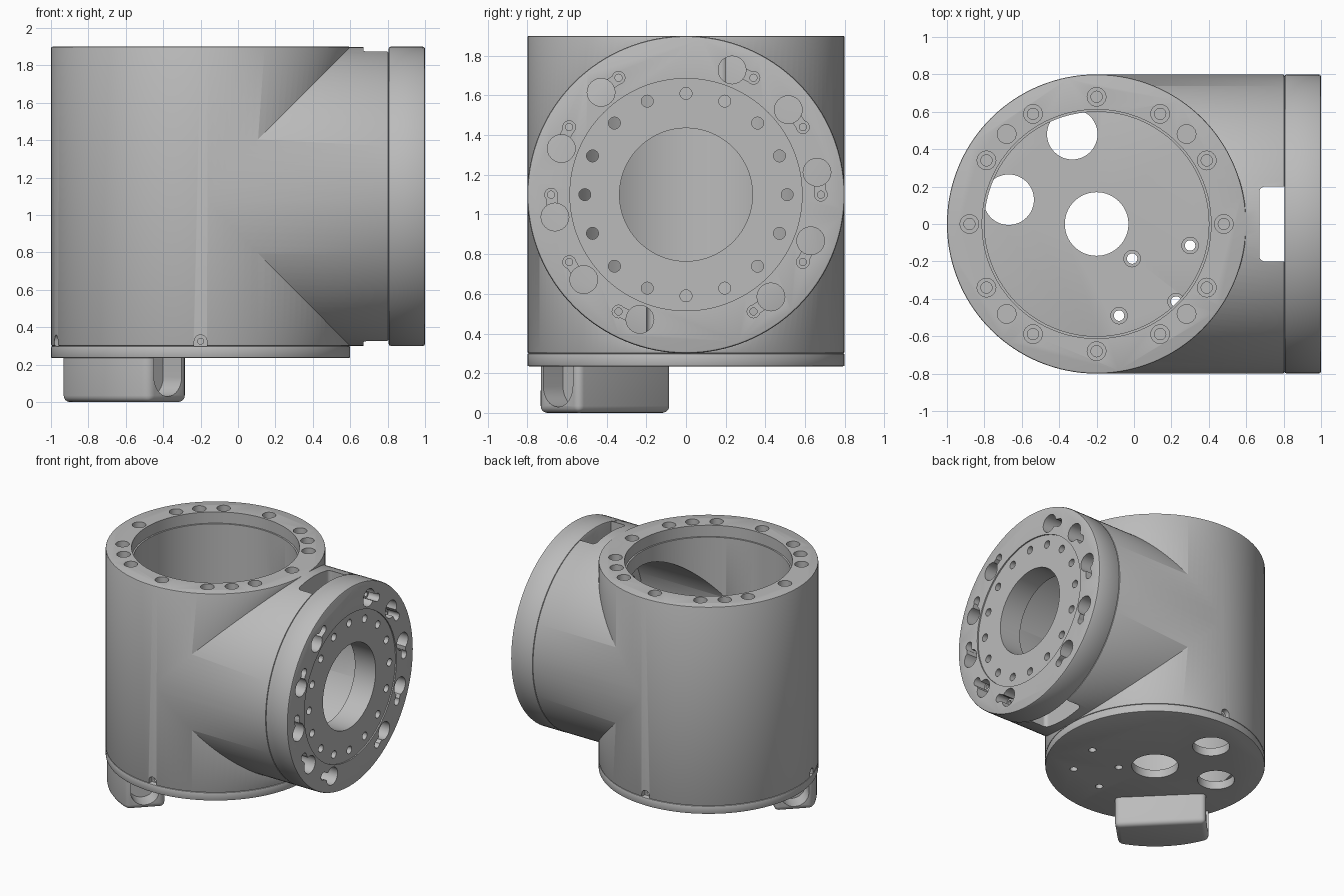
import bpy, bmesh
from math import sin, cos, pi, radians, sqrt
from mathutils import Matrix, Vector

cube = bpy.data.objects.get("Cube")
if cube:
    bpy.data.objects.remove(cube, do_unlink=True)

grey = bpy.data.materials.new("plain grey")
grey.use_nodes = True
grey.diffuse_color = (0.5, 0.5, 0.5, 1)
grey.node_tree.nodes["Principled BSDF"].inputs["Base Color"].default_value = (0.5, 0.5, 0.5, 1)

AXIS = -0.2      # x of the upright tube
MID = 1.1        # z of the side tube
UP = Matrix.Translation((AXIS, 0, 0))
SIDE = Matrix.Translation((0, 0, MID)) @ Matrix(((0, 0, 1, 0), (1, 0, 0, 0), (0, 1, 0, 0), (0, 0, 0, 1)))


def make(name, bm):
    mesh = bpy.data.meshes.new(name)
    bm.to_mesh(mesh)
    bm.free()
    ob = bpy.data.objects.new(name, mesh)
    ob.data.materials.append(grey)
    bpy.context.collection.objects.link(ob)
    return ob


def add_cyl(bm, frame, r, low, high, at=(0, 0), seg=32):
    """Cylinder along the frame's own z, between low and high."""
    m = frame @ Matrix.Translation((at[0], at[1], (low + high) / 2))
    return bmesh.ops.create_cone(bm, cap_ends=True, segments=seg, radius1=r, radius2=r,
                                 depth=high - low, matrix=m)["verts"]


def drum(name, frame, r, low, high, bevel=0.0):
    bm = bmesh.new()
    add_cyl(bm, frame, r, low, high, seg=128)
    if bevel:
        rim = [e for e in bm.edges if any(len(f.verts) > 4 for f in e.link_faces)]
        bmesh.ops.bevel(bm, geom=rim, offset=bevel, segments=2, profile=0.5, affect='EDGES')
    return make(name, bm)


def combine(ob, other, mode='DIFFERENCE'):
    mod = ob.modifiers.new("cut", 'BOOLEAN')
    mod.operation, mod.solver, mod.object = mode, 'EXACT', other
    bpy.context.view_layer.objects.active = ob
    bpy.ops.object.modifier_apply(modifier=mod.name)
    bpy.data.objects.remove(other, do_unlink=True)


def drill(ob, frame, r, low, high, spots, seg=24):
    bm = bmesh.new()
    for at in spots:
        add_cyl(bm, frame, r, low, high, at, seg)
    combine(ob, make("drill", bm))


def hull(name, frame, r, low, high, spots):
    """Slot-shaped prism around several circles."""
    bm = bmesh.new()
    for at in spots:
        add_cyl(bm, frame, r, low, high, at)
    out = bmesh.ops.convex_hull(bm, input=bm.verts)
    bmesh.ops.delete(bm, geom=list({g for g in out["geom_interior"] if isinstance(g, bmesh.types.BMVert)}),
                     context='VERTS')
    # keep only the faces of the hull itself
    keep = {g for g in out["geom"] if g.is_valid and isinstance(g, bmesh.types.BMFace)}
    bmesh.ops.delete(bm, geom=[f for f in bm.faces if f not in keep], context='FACES')
    bmesh.ops.recalc_face_normals(bm, faces=bm.faces)
    return make(name, bm)


def ring(r, degrees):
    return [(r * cos(radians(a)), r * sin(radians(a))) for a in degrees]


# Tee-shaped body: upright tube joined with the side tube
body = drum("tee_body", UP, 0.8, 0.3, 1.9, 0.008)
combine(body, drum("side_tube", SIDE, 0.799, AXIS, 0.805, 0.008), 'UNION')
combine(body, drum("upright_bore", UP, 0.6, 0.2, 2.0))
combine(body, drum("side_bore", SIDE, 0.598, AXIS, 0.9))
combine(body, drum("mouth_step", UP, 0.612, 1.81, 2.0))

# Access windows above and below, just behind the flange
combine(body, hull("window", Matrix.Identity(4), 0.03, 0.1, 2.1,
                   [(x, y) for x in (0.7, 0.86) for y in (-0.17, 0.17)]))

# Rim holes: plain ones on the diagonals, stepped ones elsewhere
stepped = [a for a in range(0, 360, 30)]
drill(body, UP, 0.05, 1.8, 2.0, ring(0.68, stepped + [45, 135, 225, 315]))
drill(body, UP, 0.03, 1.65, 1.85, ring(0.68, stepped))

# Small screw notches at the foot of the body
for a in (90, 195, 270):
    turn = UP @ Matrix.Rotation(radians(a), 4, 'Z') @ Matrix.Translation((0, 0, 0.325)) @ Matrix.Rotation(pi / 2, 4, 'Y')
    combine(body, hull("notch", turn, 0.034, 0.76, 0.9, [(0, 0), (0.1, 0)]))
    drill(body, turn, 0.016, 0.7, 0.9, [(0, 0)])

# Flange with recessed hub, centre hole, bolt circle and keyholes
flange = drum("flange", SIDE, 0.8, 0.805, 1.0, 0.012)
combine(flange, drum("hub_step", SIDE, 0.585, 0.99, 1.1))
combine(flange, drum("centre_hole", SIDE, 0.335, 0.7, 1.1))
drill(flange, SIDE, 0.03, 0.7, 1.1, ring(0.51, [i * 22.5 for i in range(16)]))
keys = [a for a in range(0, 360, 30) if a not in (90, 270)]
drill(flange, SIDE, 0.07, 0.7, 1.1, ring(0.67, [a + 9.7 for a in keys]))
drill(flange, SIDE, 0.032, 0.9, 1.1, ring(0.68, keys))
drill(flange, SIDE, 0.018, 0.7, 0.95, ring(0.68, keys))
for a in keys:
    combine(flange, hull("key_slot", SIDE, 0.026, 0.9, 1.1, ring(0.677, (a, a + 6))))

# Base plate with cable holes and countersunk screw holes
base = drum("base_plate", UP, 0.8, 0.235, 0.3, 0.008)
drill(base, UP, 0.17, 0.1, 0.5, [(0, 0)], 64)
drill(base, UP, 0.135, 0.1, 0.5, [(-0.13, 0.48), (-0.47, 0.13)], 48)
screws = [(0.19, -0.185), (0.5, -0.115), (0.12, -0.49), (0.425, -0.415)]
drill(base, UP, 0.028, 0.1, 0.5, screws)
drill(base, UP, 0.044, 0.27, 0.5, screws)

# Connector block under the base: flat inside, round outside
half, reach, steps = 0.332, 0.79, 16
outline = [(0.431, -half)]
for i in range(steps + 1):
    t = -half + 2 * half * i / steps
    outline.append((sqrt(reach ** 2 - t ** 2), t))
outline.append((0.431, half))
DIAG = UP @ Matrix.Rotation(radians(225), 4, 'Z')
bm = bmesh.new()
foot = bm.faces.new([bm.verts.new((u, t, 0)) for u, t in outline])
top = bmesh.ops.extrude_face_region(bm, geom=[foot])["geom"]
bmesh.ops.translate(bm, verts=[g for g in top if isinstance(g, bmesh.types.BMVert)], vec=(0, 0, 0.24))
bmesh.ops.recalc_face_normals(bm, faces=bm.faces)
lower = [e for e in bm.edges if all(v.co.z < 0.01 for v in e.verts)]
posts = [e for e in bm.edges if abs(e.verts[0].co.z - e.verts[1].co.z) > 0.1 and abs(e.verts[0].co.y) > half - 0.001]
bmesh.ops.bevel(bm, geom=lower + posts, offset=0.035, segments=4, profile=0.5, affect='EDGES')
bm.transform(DIAG)
block = make("connector_block", bm)

# Round-bottomed pocket in each end of the block
ENDS = DIAG @ Matrix.Rotation(-pi / 2, 4, 'X')
for low, high in ((half - 0.14, 0.5), (-0.5, 0.14 - half)):
    combine(block, hull("pocket", ENDS, 0.105, low, high, [(0.58, -0.135), (0.58, -0.4)]))

# Smooth shading with crisp edges
for ob in (body, flange, base, block):
    bpy.ops.object.select_all(action='DESELECT')
    ob.select_set(True)
    bpy.context.view_layer.objects.active = ob
    bpy.ops.object.shade_smooth_by_angle(angle=radians(30))
